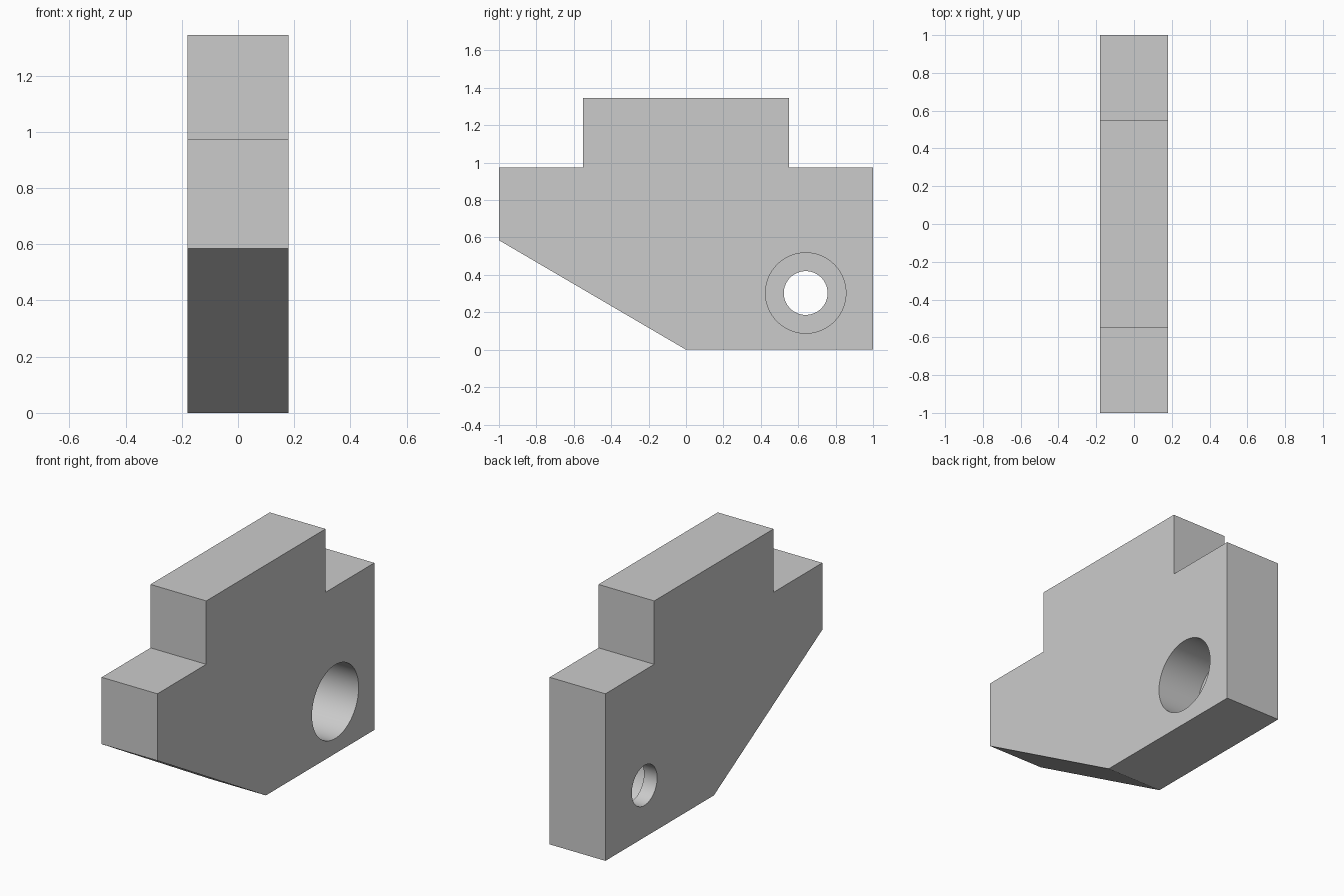
import bpy
import bmesh
import math

cube = bpy.data.objects.get("Cube")
if cube:
    bpy.data.objects.remove(cube, do_unlink=True)

HALF_WIDTH = 0.18
HOLE_Y, HOLE_Z = 0.64, 0.303

grey = bpy.data.materials.new("light grey")
grey.use_nodes = True
colour = (0.6, 0.6, 0.6, 1)
grey.diffuse_color = colour
grey.node_tree.nodes["Principled BSDF"].inputs["Base Color"].default_value = colour

# Stepped side profile (y, z), extruded across the width
profile = [(0, 0), (1, 0), (1, 0.975), (0.55, 0.975), (0.55, 1.345),
           (-0.55, 1.345), (-0.55, 0.975), (-1, 0.975), (-1, 0.585)]
bm = bmesh.new()
side = bm.faces.new([bm.verts.new((-HALF_WIDTH, y, z)) for y, z in profile])
extruded = bmesh.ops.extrude_face_region(bm, geom=[side])["geom"]
bmesh.ops.translate(bm, vec=(2 * HALF_WIDTH, 0, 0),
                    verts=[v for v in extruded if isinstance(v, bmesh.types.BMVert)])
bmesh.ops.recalc_face_normals(bm, faces=bm.faces)
mesh = bpy.data.meshes.new("stepped_block")
bm.to_mesh(mesh)
bm.free()
mesh.materials.append(grey)
block = bpy.data.objects.new("stepped_block", mesh)
bpy.context.collection.objects.link(block)


def drill(name, radius, x_start, x_end):
    """Cut a round hole along x and remove the cutter."""
    bpy.ops.mesh.primitive_cylinder_add(
        vertices=96, radius=radius, depth=x_end - x_start,
        location=((x_start + x_end) / 2, HOLE_Y, HOLE_Z),
        rotation=(0, math.pi / 2, 0))
    cutter = bpy.context.object
    cutter.name = name
    cutter.hide_render = True
    cutter.data.materials.append(grey)
    cut = block.modifiers.new(name, "BOOLEAN")
    cut.operation = "DIFFERENCE"
    cut.solver = "EXACT"
    cut.object = cutter
    bpy.context.view_layer.objects.active = block
    bpy.ops.object.modifier_apply(modifier=name)
    bpy.data.objects.remove(cutter, do_unlink=True)


# Wide counterbore from the left, narrow hole through the right wall
drill("counterbore_cutter", 0.215, -0.095, 0.3)
drill("through_hole_cutter", 0.117, -0.3, 0)

# Smooth bore walls, crisp block edges
bpy.ops.object.select_all(action="DESELECT")
block.select_set(True)
bpy.context.view_layer.objects.active = block
bpy.ops.object.shade_smooth_by_angle(angle=math.radians(25))
